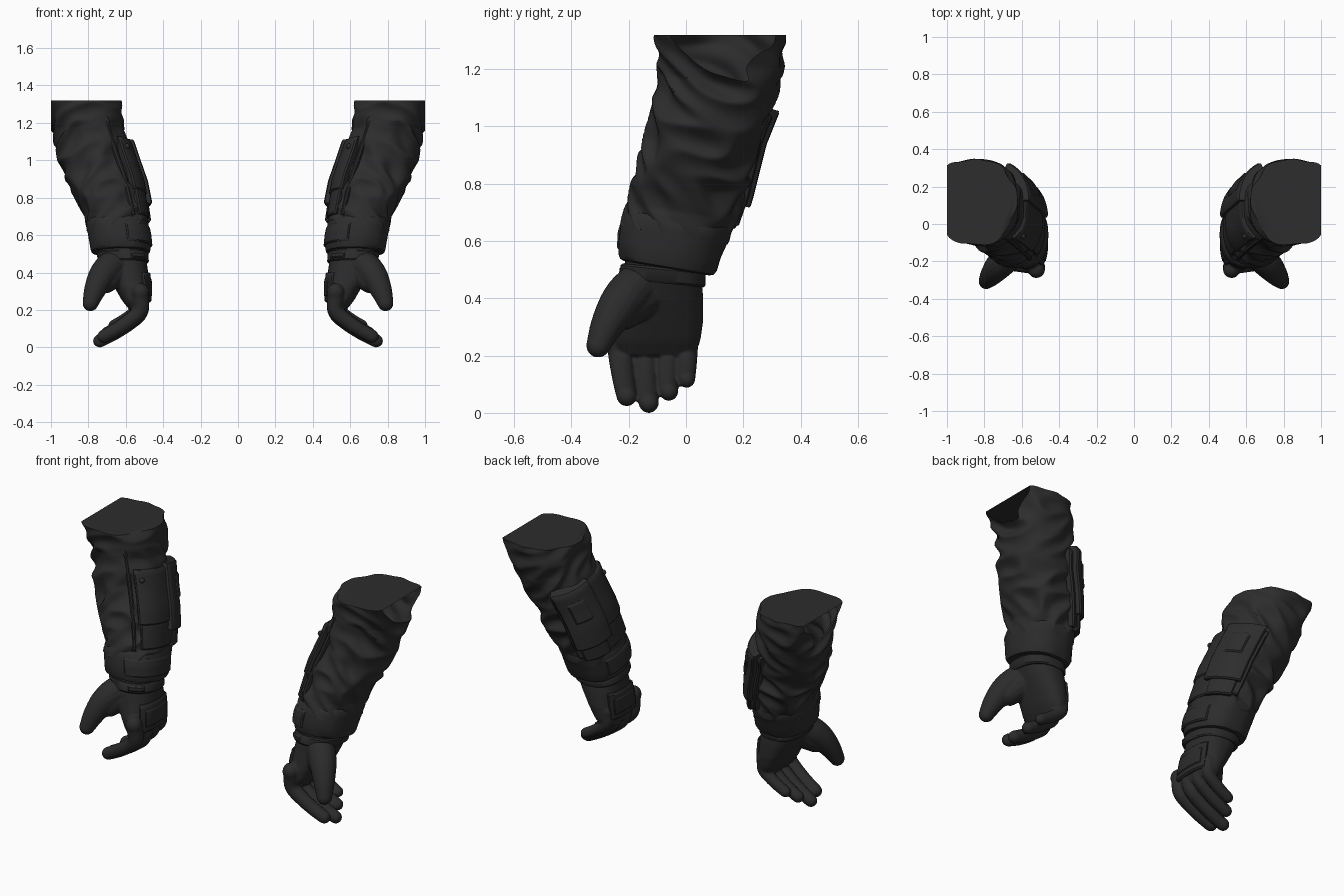
import bpy, bmesh, math
from mathutils import Vector, noise

default_cube = bpy.data.objects.get("Cube")
if default_cube:
    bpy.data.objects.remove(default_cube, do_unlink=True)


def make_material(name, colour):
    mat = bpy.data.materials.new(name)
    mat.use_nodes = True
    mat.diffuse_color = (*colour, 1)
    mat.node_tree.nodes["Principled BSDF"].inputs["Base Color"].default_value = (*colour, 1)
    return mat


fabric = make_material("black fabric", (0.026, 0.026, 0.027))
leather = make_material("black glove", (0.024, 0.024, 0.024))

# Cross-sections: height, x low, x high, y low, y high
SLEEVE = [
    (0.50, 0.465, 0.785, -0.235, 0.10),
    (0.60, 0.475, 0.795, -0.23, 0.125),
    (0.70, 0.495, 0.81, -0.20, 0.17),
    (0.80, 0.51, 0.865, -0.175, 0.205),
    (0.90, 0.53, 0.915, -0.15, 0.23),
    (1.00, 0.565, 0.955, -0.12, 0.255),
    (1.15, 0.615, 0.99, -0.09, 0.315),
    (1.25, 0.625, 1.04, -0.10, 0.335),
    (1.42, 0.645, 1.10, -0.12, 0.34),
]
PALM = [
    (0.20, 0.49, 0.58, -0.235, 0.03),
    (0.25, 0.475, 0.62, -0.25, 0.05),
    (0.32, 0.475, 0.66, -0.245, 0.06),
    (0.40, 0.48, 0.705, -0.23, 0.06),
    (0.47, 0.49, 0.74, -0.22, 0.055),
    (0.56, 0.495, 0.755, -0.21, 0.06),
]


def surface(table, z, angle, offset=0.0, tilt=0.17):
    """Point on the lofted rounded section at a height and angle."""
    low, high = next(((p, q) for p, q in zip(table, table[1:]) if z <= q[0]), table[-2:])
    f = (z - low[0]) / (high[0] - low[0])
    x0, x1, y0, y1 = (p + (q - p) * f for p, q in zip(low[1:], high[1:]))
    c, s = math.cos(angle), math.sin(angle)
    power = 2 / 2.4
    dx = math.copysign(abs(c) ** power, c) * ((x1 - x0) / 2 + offset)
    dy = math.copysign(abs(s) ** power, s) * ((y1 - y0) / 2 + offset)
    return Vector(((x0 + x1) / 2 + dx, (y0 + y1) / 2 + dy, z - tilt * dy))


def skin(bm, rows, closed):
    """Bridge equal rows of points with quads."""
    grid = [[bm.verts.new(p) for p in row] for row in rows]
    n = len(grid[0])
    for a, b in zip(grid, grid[1:]):
        for i in range(n if closed else n - 1):
            j = (i + 1) % n
            bm.faces.new((a[i], a[j], b[j], b[i]))
    return grid


def finish(name, bm, mat, remesh=False, angle=40):
    """Make the object and mirror it to the other arm."""
    bmesh.ops.recalc_face_normals(bm, faces=bm.faces[:])
    mesh = bpy.data.meshes.new(name)
    bm.to_mesh(mesh)
    bm.free()
    mesh.materials.append(mat)
    mesh.shade_smooth()
    mesh.set_sharp_from_angle(angle=math.radians(angle))
    obj = bpy.data.objects.new(name, mesh)
    bpy.context.collection.objects.link(obj)
    if remesh:
        mod = obj.modifiers.new("Blend", "REMESH")
        mod.mode = "VOXEL"
        mod.voxel_size = 0.006
        mod.use_smooth_shade = True
        mod = obj.modifiers.new("Soften", "SMOOTH")
        mod.factor = 0.5
        mod.iterations = 4
    mirror = obj.modifiers.new("Other arm", "MIRROR")
    mirror.use_mirror_merge = False
    return obj


def band(name, table, path, mat, tilt=0.17, folds=0.0, sides=64):
    """Closed loop of cloth following (height, offset) steps."""
    bm = bmesh.new()
    rows = []
    for z, off in path:
        row = []
        for i in range(sides):
            a = math.tau * i / sides
            n = noise.noise((math.cos(a), math.sin(a) + 4, z * 10 + 1.2 * math.sin(a + 1)))
            row.append(surface(table, z, a, off + folds * (0.27 - math.hypot(n, 0.08)), tilt))
        rows.append(row)
    skin(bm, rows, True)
    return finish(name, bm, mat)


def plate(name, table, z0, z1, a0, a1, top, mat, base=-0.01, tilt=0.17):
    """Raised pad that wraps around the section between two angles."""
    def spread(lo, hi, lip, count=12):
        inner = [lo + lip + (hi - lo - 2 * lip) * i / count for i in range(count + 1)]
        return [lo, lo] + inner + [hi, hi]
    heights = spread(z0, z1, 0.008)
    angles = spread(math.radians(a0), math.radians(a1), 0.04)

    def lift(i, count):
        edge = min(i, count - 1 - i)
        return base if edge == 0 else top - 0.007 if edge == 1 else top
    bm = bmesh.new()
    skin(bm, [[surface(table, z, a, min(lift(i, len(heights)), lift(j, len(angles))), tilt)
               for j, a in enumerate(angles)] for i, z in enumerate(heights)], False)
    return finish(name, bm, mat)


def digit(bm, points, sides=16):
    """Rounded tapering finger through (x, y, z, radius) points."""
    pts = [Vector(p) for p in points]
    for _ in range(3):
        cut = [pts[0]]
        for p, q in zip(pts, pts[1:]):
            cut += [p.lerp(q, 0.25), p.lerp(q, 0.75)]
        pts = cut + [pts[-1]]
    first = (pts[1] - pts[0]).xyz.normalized()
    last = (pts[-1] - pts[-2]).xyz.normalized()

    def dome(p, t):
        out = []
        for k in (25, 50, 70, 85):
            r = math.radians(k)
            out.append(Vector((*(p.xyz + t * p.w * math.sin(r)), p.w * math.cos(r))))
        return out
    pts = dome(pts[0], -first)[::-1] + pts + dome(pts[-1], last)
    rows = []
    for i, p in enumerate(pts):
        t = (pts[min(i + 1, len(pts) - 1)] - pts[max(i - 1, 0)]).xyz.normalized()
        u = t.cross(Vector((0, 1, 0))).normalized()
        v = t.cross(u)
        rows.append([p.xyz + (u * math.cos(a) + v * math.sin(a)) * p.w
                     for a in (math.tau * k / sides for k in range(sides))])
    grid = skin(bm, rows, True)
    bm.faces.new(grid[0])
    bm.faces.new(grid[-1])


# Wrinkled sleeve, capped on top and cut open on the outer side
steps = 110
sleeve = band("sleeves", SLEEVE, [(0.62 + 0.8 * i / steps, 0) for i in range(steps + 1)],
              fabric, folds=0.06, sides=96)
bm = bmesh.new()
bm.from_mesh(sleeve.data)
cut = bmesh.ops.bisect_plane(bm, geom=bm.verts[:] + bm.edges[:] + bm.faces[:],
                             plane_co=(0, 0, 1.32), plane_no=(0, 0, 1), clear_outer=True)
rim = [e for e in cut["geom_cut"] if isinstance(e, bmesh.types.BMEdge)]
bmesh.ops.contextual_create(bm, geom=rim)
bmesh.ops.bisect_plane(bm, geom=bm.verts[:] + bm.edges[:] + bm.faces[:],
                       plane_co=(1, 0, 0), plane_no=(1, 0, 0), clear_outer=True)
bm.to_mesh(sleeve.data)
bm.free()
sleeve.data.shade_smooth()
sleeve.data.set_sharp_from_angle(angle=math.radians(50))

# Cuff, its strap and the long sleeve seam
band("cuffs", SLEEVE, [(0.515, -0.05), (0.505, -0.02), (0.51, -0.006), (0.525, 0), (0.57, 0.002),
                       (0.63, 0.006), (0.66, 0.006), (0.675, -0.002), (0.68, -0.03)],
     fabric, folds=0.012)
plate("cuff_straps", SLEEVE, 0.54, 0.64, 150, 260, 0.012, fabric)
plate("sleeve_seams", SLEEVE, 0.68, 1.2, 236, 243, 0.014, fabric)

# Forearm armour: wrapped panel, tall plate, lower pocket, inset cover
plate("forearm_panels", SLEEVE, 0.82, 1.1, 165, 230, 0.028, fabric)
plate("lower_panels", SLEEVE, 0.69, 0.83, 150, 226, 0.02, fabric)
plate("back_panels", SLEEVE, 0.7, 1.09, 108, 170, 0.024, fabric, tilt=0.25)
plate("tall_plates", SLEEVE, 0.78, 1.12, 116, 176, 0.05, fabric, tilt=0.3)
plate("plate_covers", SLEEVE, 0.94, 1.06, 132, 160, 0.058, fabric, base=0.04, tilt=0.3)
plate("lower_pockets", SLEEVE, 0.69, 0.8, 120, 168, 0.035, fabric, tilt=0.25)
bm = bmesh.new()
bmesh.ops.create_uvsphere(bm, u_segments=16, v_segments=8, radius=0.015)
bmesh.ops.translate(bm, verts=bm.verts[:],
                    vec=surface(SLEEVE, 1.05, math.radians(218), 0.028))
finish("panel_studs", bm, fabric)

# Glove: palm, four curled fingers and thumb blended together
bm = bmesh.new()
levels = [0.2 + 0.02 * i for i in range(19)]
grid = skin(bm, [[surface(PALM, z, math.tau * i / 48, 0, 0) for i in range(48)]
                 for z in levels], True)
bm.faces.new(grid[0])
bm.faces.new(grid[-1])
curl = [(0, 0.03), (0, 0), (-0.008, -0.085), (0.065, -0.145), (0.14, -0.195), (0.217, -0.235)]
for y_base, y_tip, length, radius in [(-0.243, -0.207, 0.9, 0.046), (-0.155, -0.13, 1.0, 0.046),
                                      (-0.07, -0.06, 0.83, 0.043), (0.008, 0.002, 0.65, 0.039)]:
    path = []
    for i, (dx, dz) in enumerate(curl):
        f = i / (len(curl) - 1)
        path.append((0.522 + dx * length, y_base + (y_tip - y_base) * f,
                     0.27 + dz * length, radius * (1.02 - 0.24 * f)))
    digit(bm, path)
digit(bm, [(0.65, -0.15, 0.46, 0.08), (0.72, -0.22, 0.40, 0.077),
           (0.765, -0.275, 0.31, 0.06), (0.789, -0.306, 0.236, 0.043)])
# Fleshy base of the thumb
digit(bm, [(0.63, -0.11, 0.45, 0.08), (0.655, -0.16, 0.41, 0.082), (0.705, -0.215, 0.355, 0.066)])
finish("gloves", bm, leather, remesh=True)

# Glove details: wrist band, buckle tab and padded back of the hand
band("wrist_bands", PALM, [(0.455, -0.02), (0.453, 0.006), (0.46, 0.012), (0.5, 0.012),
                           (0.507, 0.006), (0.51, -0.02)], leather, tilt=0.1)
plate("wrist_tabs", PALM, 0.465, 0.498, 215, 255, 0.02, leather, tilt=0.1)
plate("hand_pads", PALM, 0.24, 0.4, 135, 230, 0.012, leather, tilt=0)
plate("knuckle_pads", PALM, 0.27, 0.37, 148, 215, 0.016, leather, tilt=0)
